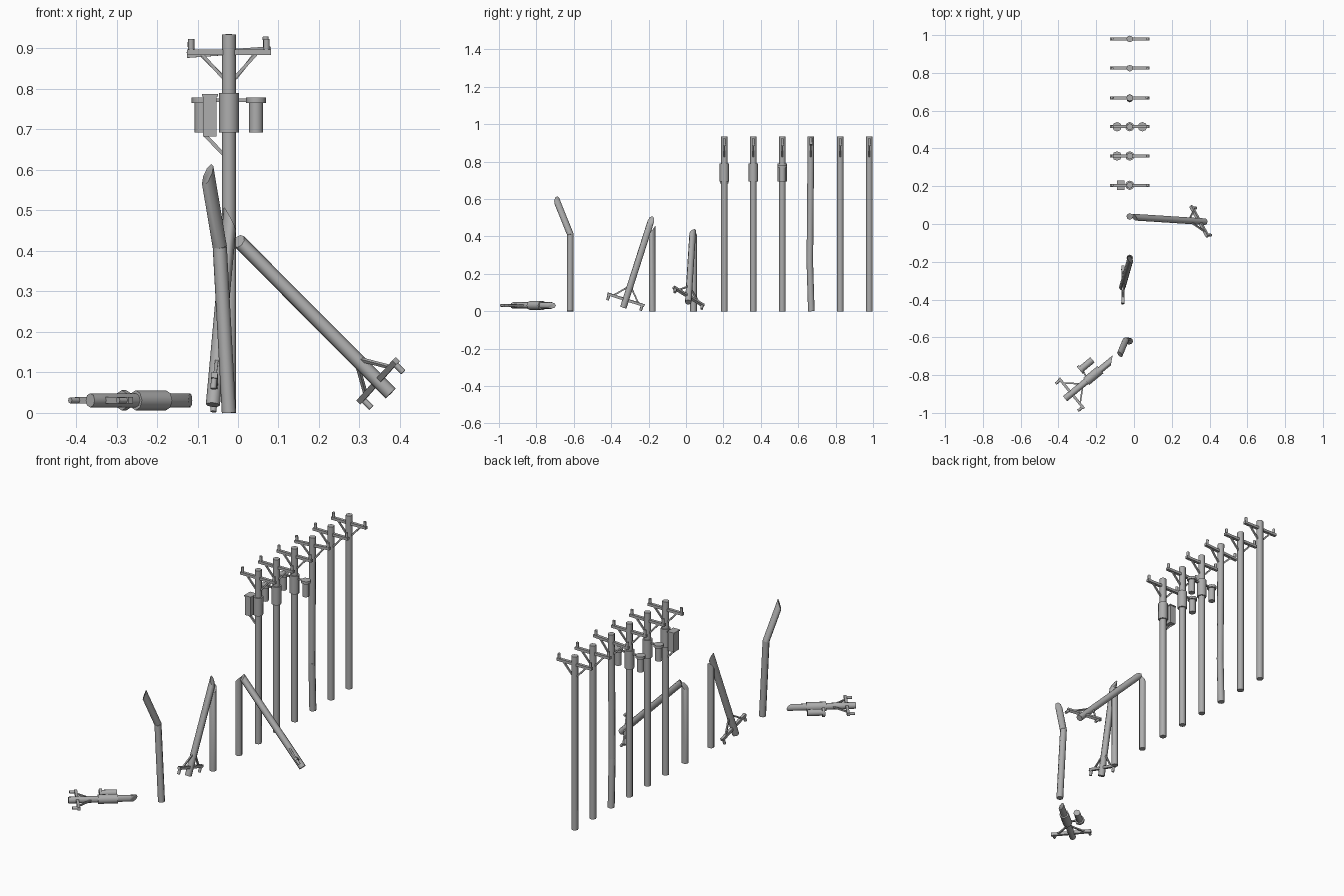
import bpy, bmesh, math
from mathutils import Matrix, Vector

cube = bpy.data.objects.get("Cube")
if cube:
    bpy.data.objects.remove(cube, do_unlink=True)

grey = bpy.data.materials.new("weathered grey")
grey.use_nodes = True
colour = (0.42, 0.42, 0.42, 1)
grey.diffuse_color = colour
grey.node_tree.nodes["Principled BSDF"].inputs["Base Color"].default_value = colour

PX = -0.0225      # line the poles stand on
R = 0.0175        # pole radius
HEIGHT = 0.935


def finish(name, bm, frame):
    mesh = bpy.data.meshes.new(name)
    bm.to_mesh(mesh)
    bm.free()
    mesh.materials.append(grey)
    ob = bpy.data.objects.new(name, mesh)
    bpy.context.collection.objects.link(ob)
    ob.matrix_world = frame
    bpy.ops.object.select_all(action='DESELECT')
    ob.select_set(True)
    bpy.context.view_layer.objects.active = ob
    bpy.ops.object.shade_smooth_by_angle(angle=math.radians(50))
    return ob


def frame_at(origin, up=(0, 0, 1), side=(1, 0, 0)):
    """Frame with z along up and x as near to side as possible."""
    z = Vector(up).normalized()
    x = Vector(side)
    x = (x - z * x.dot(z)).normalized()
    m = Matrix((x, z.cross(x), z)).transposed().to_4x4()
    m.translation = origin
    return m


def tube(name, frame, x, z0, z1, r, cut0=(0, 0), cut1=(0, 0)):
    """Eight-sided cylinder; a cut slopes an end in x and y."""
    bm = bmesh.new()
    bmesh.ops.create_cone(bm, cap_ends=True, segments=8, radius1=r, radius2=r, depth=1)
    for v in bm.verts:
        end, cut = (z1, cut1) if v.co.z > 0 else (z0, cut0)
        v.co.z = end + cut[0] * v.co.x + cut[1] * v.co.y
        v.co.x += x
    return finish(name, bm, frame)


def box(name, frame, centre, size):
    bm = bmesh.new()
    bmesh.ops.create_cube(bm, size=1)
    for v in bm.verts:
        v.co = Vector(c + p * s for c, p, s in zip(centre, v.co, size))
    return finish(name, bm, frame)


def strut(name, frame, a, b, t):
    a, b = Vector(a), Vector(b)
    local = frame_at((a + b) / 2, b - a, (0, 1, 0))
    return box(name, frame @ local, (0, 0, 0), (t, t, (b - a).length))


def crossarm(frame, tilt=0):
    """Arm, insulators and braces, measured down from the pole tip."""
    f = frame @ Matrix.Translation((0, 0, -0.044)) @ Matrix.Rotation(tilt, 4, 'Y')
    box("crossarm", f, (0, 0, 0), (0.208, 0.016, 0.014))
    for s in (-1, 1):
        tube("insulator", f, s * 0.093, 0.005, 0.032, 0.0075)
        strut("arm_brace", f, (s * 0.068, 0, -0.004), (s * 0.012, 0, -0.066), 0.008)


def collar(frame):
    tube("collar", frame, 0, -0.242, -0.145, 0.0248)


def transformer(frame, s):
    tube("transformer_can", frame, s * 0.067, -0.243, -0.168, 0.0178)
    tube("transformer_lid", frame, s * 0.067, -0.17, -0.156, 0.025)
    strut("transformer_bracket", frame, (0, 0, -0.163), (s * 0.06, 0, -0.163), 0.008)


def switch_box(frame):
    box("switch_box", frame, (-0.047, 0, -0.2), (0.034, 0.046, 0.106))
    box("switch_box_lid", frame, (-0.047, 0, -0.15), (0.04, 0.052, 0.006))
    strut("switch_box_brace", frame, (-0.058, 0, -0.25), (-0.01, 0, -0.3), 0.009)


# standing row; each entry lists the sides carrying a transformer
equipment = {0.98: None, 0.825: None, 0.515: (-1, 1), 0.36: (-1,), 0.205: ()}
for y, sides in equipment.items():
    tip = frame_at((PX, y, HEIGHT))
    tube("pole", tip, 0, -HEIGHT, 0, R)
    crossarm(tip)
    if sides is not None:
        collar(tip)
        for s in sides:
            transformer(tip, s)
        if not sides:
            switch_box(tip)

# slightly buckled pole
base, knee, top = (Vector(p) for p in ((PX, 0.67, 0), (PX, 0.662, 0.26), (PX, 0.668, HEIGHT)))
tube("buckled_pole_lower", frame_at(base, knee - base), 0, 0, (knee - base).length, R)
upper = frame_at(top, top - knee)
tube("buckled_pole_upper", upper, 0, -(top - knee).length, 0, R)
crossarm(upper, math.radians(-4))


def fallen_top(tip, end, side, cut):
    tip, end = Vector(tip), Vector(end)
    f = frame_at(tip, tip - end, side)
    tube("fallen_pole", f, 0, -(tip - end).length, 0, R, cut0=cut)
    crossarm(f)
    return f


# snapped poles with their stumps
tube("stump_near_row", frame_at((PX, 0.04, 0)), 0, 0, 0.41, R, cut1=(1, 0))
fallen_top((0.377, 0.012, 0.048), (0.002, 0.036, 0.424), (0.09, -0.155, 0.09), (0.5, 0.5))

tube("stump_middle", frame_at((PX, -0.18, 0)), 0, 0, 0.435, R, cut1=(0, 1.3))
fallen_top((-0.062, -0.335, 0.02), (-0.02, -0.188, 0.48), (0, 0.95, -0.31), (0, 1.6))

# folded stump
base, knee, top = (Vector(p) for p in ((PX, -0.62, 0), (-0.045, -0.618, 0.41), (-0.075, -0.69, 0.588)))
tube("folded_stump_lower", frame_at(base, knee - base), 0, 0, (knee - base).length, R, cut1=(0, 0.2))
tube("folded_stump_upper", frame_at(knee, top - knee), 0, 0, (top - knee).length, R,
     cut0=(0, -0.2), cut1=(1.2, 0.6))

# top section lying on the ground with its transformer
lying = fallen_top((-0.365, -0.925, 0.031), (-0.118, -0.722, 0.031), (0.64, -0.77, 0), (1.2, 0))
collar(lying)
transformer(lying, -1)
